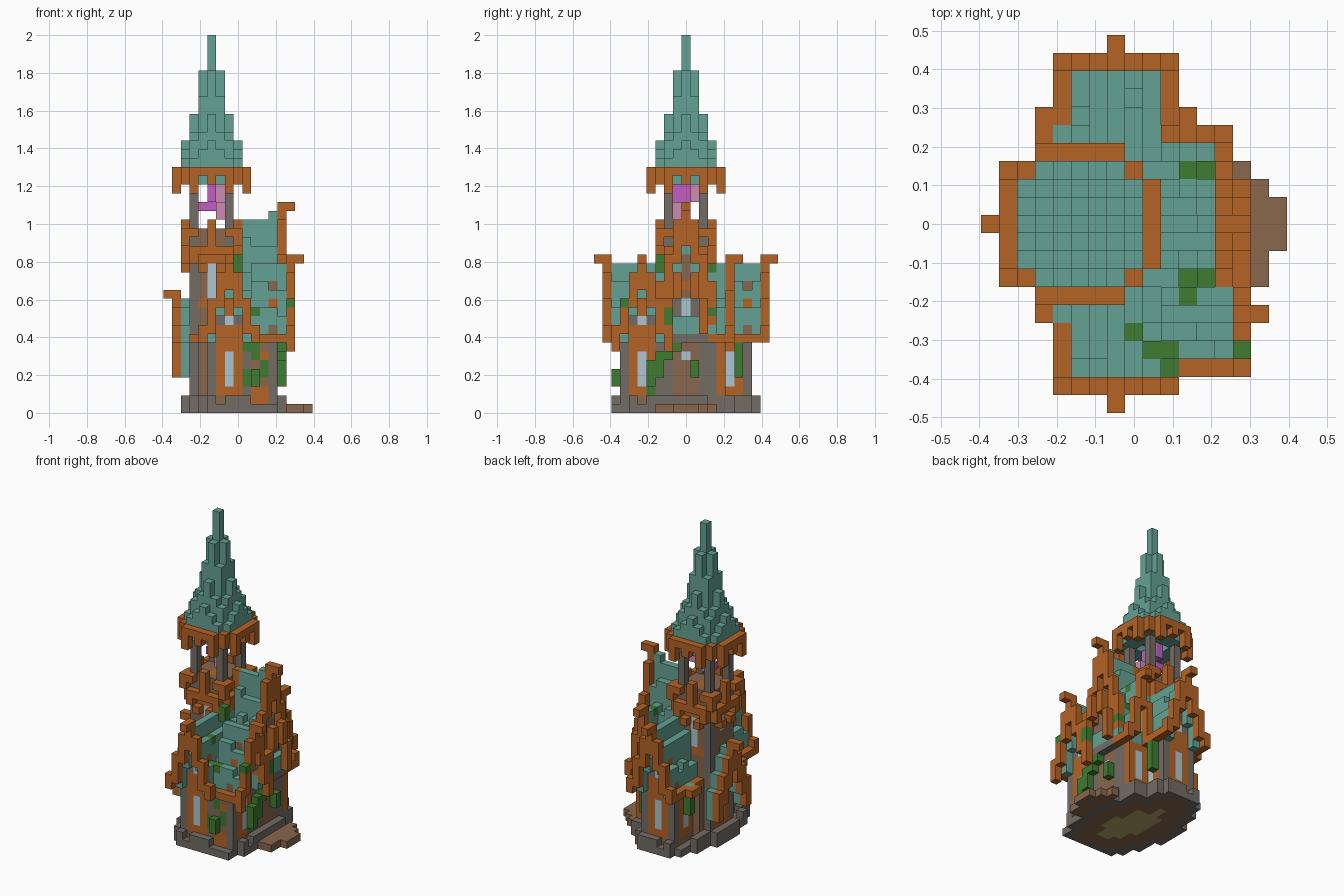
import bpy
import random

random.seed(4)
if "Cube" in bpy.data.objects:
    bpy.data.objects.remove(bpy.data.objects["Cube"], do_unlink=True)

U = 2 / 43  # block size
HEX = {"teal tile": "64a193", "orange timber": "b46325", "grey stone": "736c66",
       "brown wall": "88674d", "leaf green": "3e7b31", "pale glass": "aec6d1",
       "magenta crystal": "c25dc2", "pink crystal": "cc8cb0", "sand floor": "b5a368"}
TEAL, WOOD, STONE, WALL, LEAF, GLASS, MAGENTA, PINK, SAND = range(len(HEX))


def linear(pair):
    c = int(pair, 16) / 255
    return ((c + 0.055) / 1.055) ** 2.4 if c > 0.04 else c / 12.92


materials = []
for name, code in HEX.items():
    mat = bpy.data.materials.new(name)
    mat.use_nodes = True
    rgba = (linear(code[:2]), linear(code[2:4]), linear(code[4:]), 1)
    mat.diffuse_color = rgba
    mat.node_tree.nodes["Principled BSDF"].inputs["Base Color"].default_value = rgba
    materials.append(mat)

cells = {}


def span(v):
    return range(v[0], v[1] + 1) if isinstance(v, tuple) else (v,)


def box(part, colour, x, y, z):
    """Fill an inclusive range of blocks."""
    for i in span(x):
        for j in span(y):
            for k in span(z):
                cells[i, j, k] = (part, colour)


def oriented(part, colour, axis, along, across, z):
    if axis == "x":
        box(part, colour, along, across, z)
    else:
        box(part, colour, across, along, z)


def gable_roof(part, axis, centre, start, end, tops, eave=True):
    """Stepped tile shell with a timber eave."""
    for a in range(start, end + 1):
        for d in range(1 - len(tops), len(tops)):
            top = tops[abs(d)]
            edge = eave and abs(d) == len(tops) - 1
            drop = 1 if d and not edge and random.random() < 0.2 else 0
            oriented(part, WOOD if edge else TEAL, axis, a, centre + d,
                     (top - (1 if edge else 4), top - 1 - drop))


def gable_frame(part, axis, centre, at, out, tops, depth=4, low=8):
    """Timber gable edge with a projecting finial."""
    for d in range(1 - len(tops), len(tops)):
        top = tops[abs(d)]
        oriented(part, WOOD, axis, at, centre + d, (max(low, top - depth), top - 1))
    oriented(part, WOOD, axis, at + out, centre, tops[0] - 1)


def tall_window(part, axis, centre, at):
    oriented(part, WOOD, axis, at, (centre - 1, centre + 1), (2, 7))
    oriented(part, GLASS, axis, at, centre, (3, 6))


def gable_wall(part, axis, centre, at, tops):
    """End wall with corner pillars, tall window and attic window."""
    for d in range(-2, 3):
        oriented(part, STONE if d % 2 else WALL, axis, at, centre + d, (8, tops[abs(d)] - 3))
        oriented(part, STONE if abs(d) == 2 else WALL, axis, at, centre + d, (2, 7))
    for z in (8, 9, 11, 12):
        oriented(part, WOOD, axis, at, (centre - 1, centre + 1), z)
    oriented(part, GLASS, axis, at, centre, 10)
    tall_window(part, axis, centre, at)


# Foundation with cut corners, floor and path
FOOT = [((-3, 1), (-8, 8)), ((-4, 2), (-7, 7)), ((-5, 3), (-5, 5)), ((-6, 5), (-2, 2)),
        ((2, 4), (-8, 5)), ((5, 5), (-6, -3))]
for x, y in FOOT:
    box("foundation", STONE, x, y, 0)
foot = {(i, j) for i, j, k in cells}
for i, j in sorted(foot):
    ring = min(max(abs(i - p), abs(j - q)) for p in range(-8, 9) for q in range(-10, 11)
               if (p, q) not in foot)
    if ring == 1 and random.random() < 0.75:
        box("foundation", STONE, i, j, 1)
    elif ring > 1:
        box("floor", WALL if ring < 4 else SAND, i, j, 0)
for x, reach in ((6, 3), (7, 2), (8, 1)):
    box("path", WALL, x, (-reach, reach), 0)
box("path", WALL, 7, -3, 0)

# Lower walls
box("walls", WALL, (-3, 1), (-7, 7), (1, 8))
box("walls", WALL, (-4, 4), (-3, 3), (1, 8))
box("walls", WALL, (1, 4), (-7, -3), (1, 8))
box("walls", WALL, (2, 4), (3, 4), (1, 8))
box("wall_trim", WOOD, (2, 3), -7, (1, 2))
box("wall_trim", WOOD, 3, -7, 6)
for x, y in ((4, -7), (4, -3), (4, 3), (4, 4), (2, 4), (1, 7), (1, 3)):
    box("pillars", STONE, x, y, (1, 8))

# Roofs
SMALL = (17, 15, 12, 9)
FRAME = (18, 16, 13, 10)
gable_roof("main_roof", "x", 0, -1, 1, (21, 20, 17, 14, 11), False)
gable_roof("main_roof", "x", 0, 1, 4, (22, 20, 17, 14, 11), False)
box("main_roof", TEAL, 4, 0, 22)
gable_roof("north_roof", "y", -1, 3, 8, SMALL)
gable_roof("south_roof", "y", -1, -8, -3, SMALL)
gable_roof("east_wing_roof", "x", -5, 2, 5, SMALL)
gable_roof("north_wing_roof", "y", 3, 2, 4, (17, 13, 9))

# Gable ends
for side, name in ((1, "north"), (-1, "south")):
    gable_wall(name + "_gable_wall", "y", -1, 7 * side, SMALL)
    gable_frame(name + "_gable", "y", -1, 9 * side, side, FRAME)
    box(name + "_gable", WOOD, -5, 5 * side, 8)
    box(name + "_roof", TEAL, -4, 5 * side, 8)
box("north_gable", WOOD, -5, 6, 8)
gable_wall("east_wing_wall", "x", -5, 4, SMALL)
gable_frame("east_wing_gable", "x", -5, 6, 1, FRAME, low=7)
gable_frame("north_wing_gable", "y", 3, 5, 1, (18, 14, 10), 5)
tall_window("north_side_window", "x", 5, 1)
tall_window("north_back_window", "x", 5, -3)
tall_window("south_back_window", "x", -5, -3)
tall_window("north_wing_window", "y", 3, 4)

# Main east front with entrance
for d in range(-2, 3):
    box("east_front", STONE if d % 2 else WALL, 4, d, (8, 17 - 2 * abs(d)))
box("east_front", WOOD, 4, (-1, 1), 14)
box("east_front", GLASS, 4, 0, (11, 12))
box("east_front", STONE, 5, (-2, 2), 8)
box("porch_roof", TEAL, 5, (-2, 3), (9, 10))
for y in (-2, 2):
    box("entrance", STONE, 4, y, (1, 7))
box("entrance", WALL, 4, (-1, 1), (1, 7))
box("entrance", GLASS, 4, 0, 6)
gable_frame("east_gable", "x", 0, 5, 1, (24, 22, 18, 15), 5)
for s in (-1, 1):
    box("east_gable", WOOD, 6, 2 * s, (9, 12))
    box("east_gable", WOOD, 6, s, (13, 15))

# Tower shaft and corner pillars
box("tower", WALL, (-5, -1), (-2, 2), (1, 20))
for x in (-5, -1):
    for y in (-2, 2):
        box("tower_pillars", STONE, x, y, (1, 26))
for s in (-2, 2):
    box("tower_window", GLASS, -3, s, (13, 16))
    box("tower_window", WOOD, (-4, -2), s, 12)
    box("tower_window", WOOD, (-4, -2), s, 17)
box("tower_window", GLASS, -5, 0, (15, 16))

# Timber belt around the tower and eave under the spire
for axis, centre, middle in (("x", 0, -3), ("y", -3, 0)):
    for s in (-1, 1):
        at = middle + 3 * s
        rim = middle + 4 * s
        oriented("tower_belt", WOOD, axis, at, (centre - 2, centre + 2), 18)
        oriented("tower_belt", WOOD, axis, at, centre, (19, 21))
        oriented("spire_eave", WOOD, axis, rim, (centre - 2, centre + 2), 27)
        oriented("spire_eave", WOOD, axis, rim, centre, 26)
        for e in (-1, 1):
            oriented("tower_belt", WOOD, axis, at, centre + e, 16)
            oriented("tower_belt", WOOD, axis, at, centre + 2 * e, 20)
            oriented("tower_belt", WOOD, axis, at, centre + 2 * e, 17)
            oriented("tower_belt", WOOD, axis, at, centre + 3 * e, (19, 20))
            oriented("spire_eave", WOOD, axis, rim, centre + 2 * e, (25, 26))
            oriented("spire_eave", WOOD, axis, at, centre + 3 * e, (26, 27))
box("tower_belt", WOOD, -3, (-1, 1), 20)

# Spire, tallest in the middle
STEPS = {(0, 0): 42, (0, 1): 38, (1, 1): 35, (0, 2): 33, (1, 2): 31, (2, 2): 30,
         (0, 3): 30, (1, 3): 29, (2, 3): 28}
for i in range(-3, 4):
    for j in range(-3, 4):
        top = STEPS.get(tuple(sorted((abs(i), abs(j)))))
        if top:
            box("spire", TEAL, i - 3, j, (26 if max(abs(i), abs(j)) > 1 else 27, top))

# Belfry crystal
box("crystal", MAGENTA, -3, (-1, 1), (24, 25))
box("crystal", MAGENTA, -3, 0, (23, 26))
box("crystal", MAGENTA, (-4, -3), 0, 23)
box("crystal", PINK, -2, 1, (24, 25))
box("crystal", PINK, -2, -1, (22, 23))

# Low west dormer
DORMER = (13, 12, 10, 8)
for d in range(-3, 4):
    top = DORMER[abs(d)]
    box("west_dormer_roof", TEAL, -6, d, (top - 4, top - 1))
gable_frame("west_dormer", "x", 0, -7, -1, (14, 12, 10, 8), low=4)
tall_window("west_window", "x", 0, -5)

# Climbing vines on roofs, then on walls
for x, y in ((3, 3), (4, 3), (3, -3), (4, -3), (3, -4), (0, -6), (1, -7), (2, -7), (2, -8)):
    top = max(k for i, j, k in cells if (i, j) == (x, y))
    box("roof_vines", LEAF, x, y, top)
for x, y, z in ((0, -3, (16, 17)), (2, -8, (3, 4)), (1, -7, (3, 4)), (2, -7, (6, 7)),
                (3, -7, (4, 5)), (1, -7, 7), (4, -4, (1, 2)), (5, -4, (3, 5)), (5, -3, (4, 6)),
                (5, -2, (6, 7)), (5, -1, 7), (5, 1, (4, 5)), (6, -2, (10, 11)), (6, -7, 12),
                (5, 3, 11), (2, 6, (4, 7)), (-4, 5, (5, 7))):
    box("wall_vines", LEAF, x, y, z)

# Turn the blocks into one mesh per part, keeping outer faces only
SIDES = (((1, 0, 0), (0, 1, 0), (0, 0, 1)), ((0, 1, 0), (0, 0, 1), (1, 0, 0)),
         ((0, 0, 1), (1, 0, 0), (0, 1, 0)))
CORNERS = ((-1, -1), (1, -1), (1, 1), (-1, 1))
parts = {}
for cell, (part, colour) in cells.items():
    verts, faces, colours = parts.setdefault(part, ({}, [], []))
    for n, u, v in SIDES:
        for s in (-1, 1):
            if tuple(c + s * d for c, d in zip(cell, n)) in cells:
                continue
            face = [verts.setdefault(tuple(2 * cell[k] + s * n[k] + a * u[k] + b * v[k]
                                           for k in range(3)), len(verts)) for a, b in CORNERS]
            faces.append(face[::s])
            colours.append(colour)
for part, (verts, faces, colours) in parts.items():
    if not faces:
        continue
    mesh = bpy.data.meshes.new(part)
    mesh.from_pydata([(x * U / 2, y * U / 2, (z + 1) * U / 2) for x, y, z in verts], [], faces)
    used = sorted(set(colours))
    for c in used:
        mesh.materials.append(materials[c])
    for poly, c in zip(mesh.polygons, colours):
        poly.material_index = used.index(c)
    bpy.context.collection.objects.link(bpy.data.objects.new(part, mesh))
